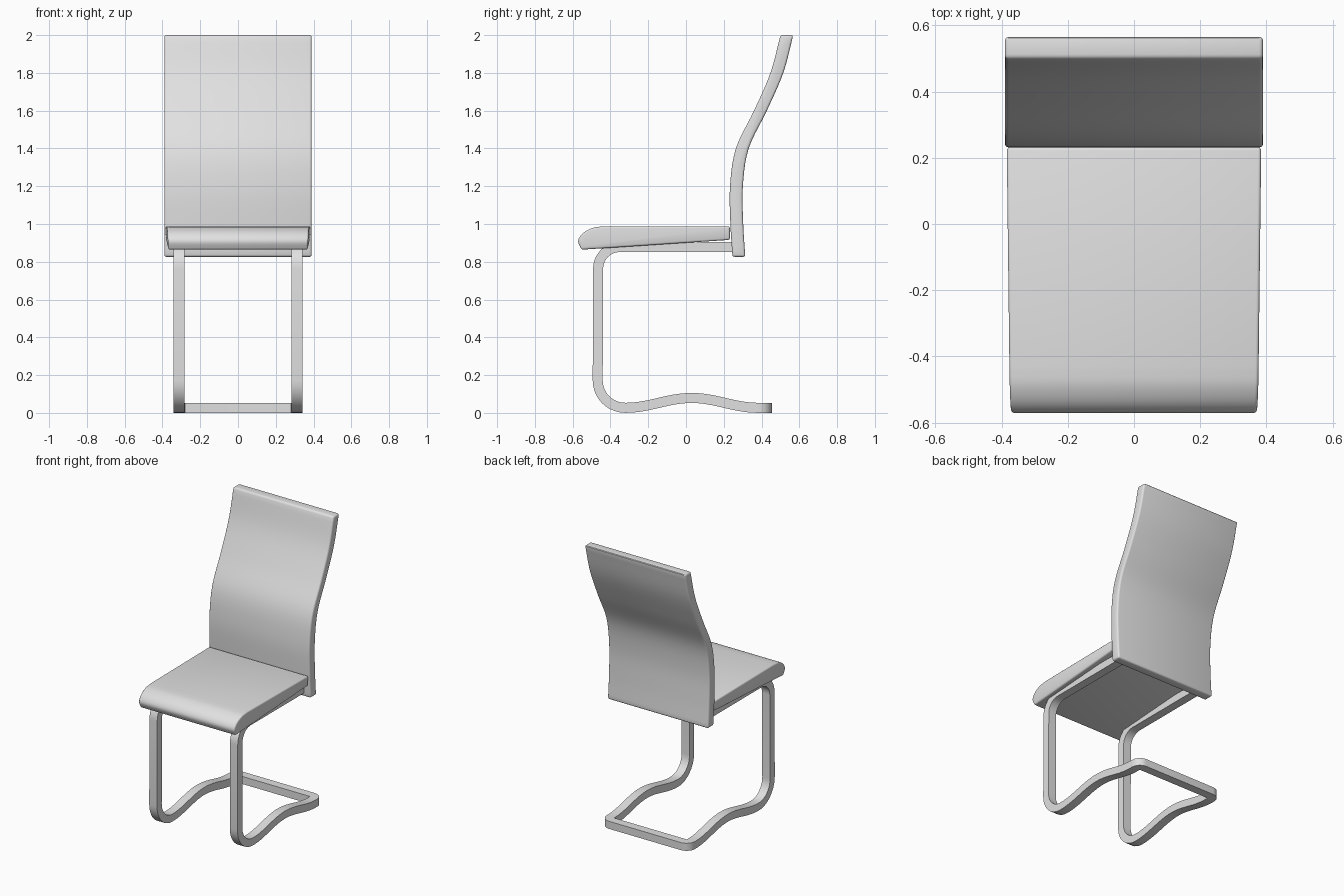
import bpy, bmesh, math
from mathutils import Vector

old = bpy.data.objects.get("Cube")
if old:
    bpy.data.objects.remove(old, do_unlink=True)

grey = bpy.data.materials.new("light_grey")
grey.use_nodes = True
colour = (0.75, 0.75, 0.75, 1)
grey.diffuse_color = colour
grey.node_tree.nodes["Principled BSDF"].inputs["Base Color"].default_value = colour


def finish(name, bm, bevel=0, segments=3):
    bmesh.ops.recalc_face_normals(bm, faces=bm.faces)
    mesh = bpy.data.meshes.new(name)
    bm.to_mesh(mesh)
    bm.free()
    mesh.materials.append(grey)
    obj = bpy.data.objects.new(name, mesh)
    bpy.context.collection.objects.link(obj)
    bpy.ops.object.select_all(action="DESELECT")
    bpy.context.view_layer.objects.active = obj
    obj.select_set(True)
    if bevel:
        mod = obj.modifiers.new("soft_edges", "BEVEL")
        mod.width, mod.segments = bevel, segments
        mod.limit_method, mod.angle_limit = "ANGLE", math.radians(40)
        bpy.ops.object.modifier_apply(modifier=mod.name)
    bpy.ops.object.shade_smooth_by_angle(angle=math.radians(35))


def spline(points, steps=5):
    """Smooth curve through all points."""
    p = [Vector(q) for q in points]
    p = [2 * p[0] - p[1]] + p + [2 * p[-1] - p[-2]]
    out = []
    for a, b, c, d in zip(p, p[1:], p[2:], p[3:]):
        for i in range(steps):
            t = i / steps
            out.append(b + (c - a) * t / 2 + (a - 2.5 * b + 2 * c - d / 2) * t * t
                       + (1.5 * (b - c) + (d - a) / 2) * t ** 3)
    return out + [p[-2]]


def slab(name, profile, half_width, bevel):
    """Side profile (y, z) extruded across x; half_width is a function of y and z."""
    bm = bmesh.new()
    sides = [[bm.verts.new((s * half_width(y, z), y, z)) for y, z in profile] for s in (-1, 1)]
    for side in sides:
        bm.faces.new(side)
    n = len(profile)
    for i in range(n):
        j = (i + 1) % n
        bm.faces.new((sides[0][i], sides[0][j], sides[1][j], sides[1][i]))
    finish(name, bm, bevel)


def fillet(points, steps=10):
    """Round each (point, radius) corner of an open path."""
    out = [Vector(points[0][0])]
    for k in range(1, len(points) - 1):
        p, r = Vector(points[k][0]), points[k][1]
        u = (Vector(points[k - 1][0]) - p).normalized()
        v = (Vector(points[k + 1][0]) - p).normalized()
        half = u.angle(v) / 2
        centre = p + (u + v).normalized() * r / math.sin(half)
        a = (p + u * r / math.tan(half) - centre).normalized()
        b = (p + v * r / math.tan(half) - centre).normalized()
        out += [centre + a.slerp(b, i / steps) * r for i in range(steps + 1)]
    return out + [Vector(points[-1][0])]


def sweep(name, path, width, thickness):
    """Flat bar along a path, starting with its wide side across x."""
    bm = bmesh.new()
    rings, across, last = [], Vector((1, 0, 0)), None
    for i, p in enumerate(path):
        before = (p - path[i - 1]).normalized() if i else None
        after = (path[i + 1] - p).normalized() if i + 1 < len(path) else None
        t = ((before or after) + (after or before)).normalized()
        if last:
            across = last.rotation_difference(t) @ across
        last = t
        w, h = across * width / 2, t.cross(across) * thickness / 2
        rings.append([bm.verts.new(p + a * w + b * h) for a, b in ((1, 1), (1, -1), (-1, -1), (-1, 1))])
    for r, s in zip(rings, rings[1:]):
        for k in range(4):
            m = (k + 1) % 4
            bm.faces.new((r[k], r[m], s[m], s[k]))
    bm.faces.new(rings[0])
    bm.faces.new(rings[-1])
    finish(name, bm)


# Curved backrest
centre = spline([(0.280, 0.826), (0.269, 1.0), (0.267, 1.2), (0.298, 1.4),
                 (0.394, 1.6), (0.481, 1.8), (0.534, 2.0)])
half = 0.034
outline = [(c.x - half, c.y) for c in centre] + [(c.x + half, c.y) for c in reversed(centre)]
slab("backrest", outline, lambda y, z: 0.39, 0.012)

# Wedge seat with a rolled front edge
nose = spline([(-0.43, 0.988), (-0.49, 0.98), (-0.545, 0.952), (-0.571, 0.91), (-0.553, 0.864)], 4)
seat_outline = [(0.232, 0.916), (0.232, 0.988)] + [tuple(p) for p in nose]
slab("seat", seat_outline, lambda y, z: 0.382 + 0.012 * y - 0.05 * (0.988 - z), 0.01)

# Cantilever frame: one side down to the floor, wavy runner, rear bar, mirrored across
x, floor = 0.312, 0.027
wave = [(y / 100, floor + 0.026 * (1 + math.cos(math.pi * (y / 100 - 0.03) / 0.35)))
        for y in range(-30, 39, 2)]
side = fillet([((x, 0.27, 0.878), 0), ((x, -0.465, 0.878), 0.115),
               ((x, -0.468, floor), 0.145), ((x, -0.31, floor), 0)])[:-1]
side += [Vector((x, y, z)) for y, z in wave]
corner = fillet([((x, 0.38, floor), 0), ((x, 0.424, floor), 0.035), ((0, 0.424, floor), 0)])[1:-1]
half_path = side + corner
mirrored = [Vector((-p.x, p.y, p.z)) for p in reversed(half_path)]
sweep("frame", half_path + mirrored, 0.06, 0.053)
